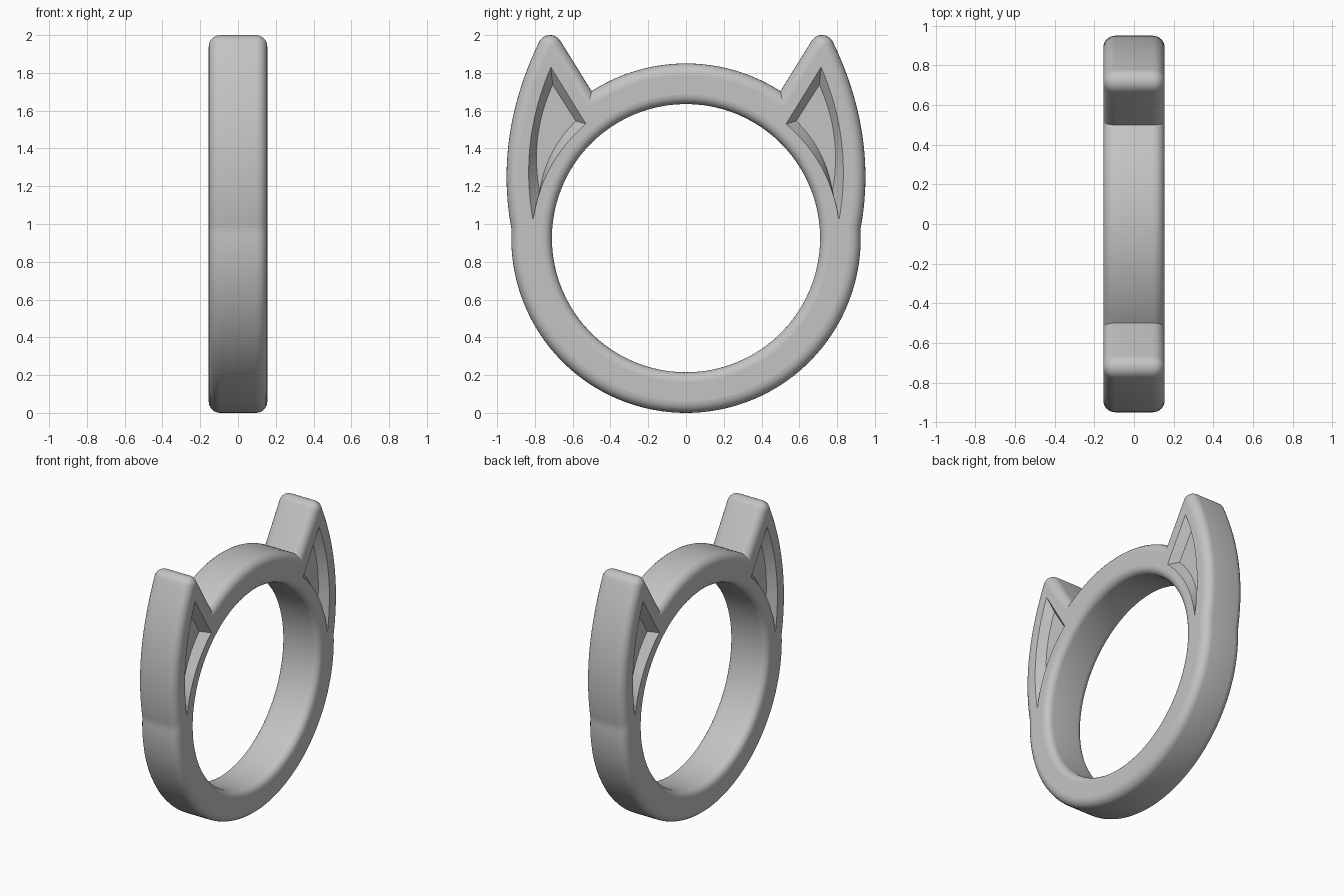
import bpy, bmesh, math
from mathutils import Vector

cube = bpy.data.objects.get("Cube")
if cube:
    bpy.data.objects.remove(cube, do_unlink=True)

HALF = 0.155       # half the band width
CENTRE = 0.925     # ring centre height, also the outer radius
HOLE = 0.71        # finger hole radius
EDGE = 0.06        # rounding of the outer edges
HOLE_EDGE = 0.05   # rounding of the hole edges
DEPTH = 0.06       # depth of the ear recesses
STEPS = 6


def arc(cy, cz, r, start, end, count):
    angles = [math.radians(start + (end - start) * i / count) for i in range(count + 1)]
    return [Vector((cy + r * math.cos(a), cz + r * math.sin(a))) for a in angles]


def bowed(a, b, bulge, count=16):
    """Points from a up to (not including) b, bowed to the right of travel."""
    a, b = Vector(a), Vector(b)
    d = (b - a).normalized()
    side = Vector((d.y, -d.x))
    return [a.lerp(b, i / count) + side * bulge * 4 * (i / count) * (1 - i / count)
            for i in range(count)]


def inset(points, dist):
    """Move a counter-clockwise loop inwards by dist with mitred corners."""
    result = []
    for i, p in enumerate(points):
        before = (p - points[i - 1]).normalized()
        after = (points[(i + 1) % len(points)] - p).normalized()
        n1, n2 = Vector((-before.y, before.x)), Vector((-after.y, after.x))
        result.append(p + (n1 + n2) * dist / (1 + n1.dot(n2)))
    return result


def outline():
    """Ring silhouette with a pointed ear on each side."""
    half = arc(0, CENTRE, CENTRE, -90, 3, 48)
    for i in range(25):
        z = 1.0 + 0.963 * i / 24
        half.append(Vector((0.95 - 0.3376 * (z - 1.25) ** 2, z)))
    half += arc(0.72, 1.935, 0.065, 26, 148.6, 12)[1:]
    half += arc(0, CENTRE, CENTRE, 57.3, 90, 18)
    return half + [Vector((-p.x, p.y)) for p in reversed(half[1:-1])]


def recess(low, high, inner, outer_bow, inner_bow):
    return (bowed(low, high, outer_bow) + bowed(high, inner, 0, 4)
            + bowed(inner, low, -inner_bow))


bm = bmesh.new()


def add_loop(points, x):
    return [bm.verts.new((x, p.x, p.y)) for p in points]


def bridge(a, b):
    for i in range(len(a)):
        j = (i + 1) % len(a)
        bm.faces.new((a[i], a[j], b[j], b[i]))


def edges_of(loop):
    return [bm.edges.get((loop[i - 1], loop[i])) for i in range(len(loop))]


def rounded_wall(points, radius, direction):
    """Wall across the band with rounded edges; returns the two end loops."""
    levels = []
    for i in range(STEPS + 1):
        a = math.pi / 2 * i / STEPS
        levels.append((radius * (1 - math.sin(a)), HALF - radius * (1 - math.cos(a))))
    levels += [(d, -x) for d, x in reversed(levels)]
    loops = [add_loop(inset(points, d * direction), x) for d, x in levels]
    for a, b in zip(loops, loops[1:]):
        bridge(a, b)
    return loops[0], loops[-1]


# Outer wall and finger hole
outer_ends = rounded_wall(outline(), EDGE, 1)
hole_ends = rounded_wall(arc(0, CENTRE, HOLE, 0, 360, 96)[:-1], HOLE_EDGE, -1)

# Ear recesses and the flat sides around them
rim = recess((0.81, 1.02), (0.715, 1.83), (0.53, 1.53), 0.062, 0.054)
floor = recess((0.775, 1.17), (0.706, 1.737), (0.583, 1.545), 0.045, 0.036)
for sign, outer, hole in zip((1, -1), outer_ends, hole_ends):
    borders = edges_of(outer) + edges_of(hole)
    for mirror in (1, -1):
        top = add_loop([Vector((p.x * mirror, p.y)) for p in rim], sign * HALF)
        base = add_loop([Vector((p.x * mirror, p.y)) for p in floor], sign * (HALF - DEPTH))
        bridge(top, base)
        bm.faces.new(base)
        borders += edges_of(top)
    bmesh.ops.triangle_fill(bm, use_beauty=True, edges=borders, normal=(sign, 0, 0))

bmesh.ops.recalc_face_normals(bm, faces=bm.faces[:])
mesh = bpy.data.meshes.new("eared_ring")
bm.to_mesh(mesh)
bm.free()
ring = bpy.data.objects.new("eared_ring", mesh)
bpy.context.collection.objects.link(ring)

# Plain grey material
grey = bpy.data.materials.new("plain_grey")
grey.use_nodes = True
colour = (0.55, 0.55, 0.55, 1)
grey.diffuse_color = colour
for node in grey.node_tree.nodes:
    if node.type == 'BSDF_PRINCIPLED':
        node.inputs["Base Color"].default_value = colour
mesh.materials.append(grey)

# Smooth rounded edges, flat sides
bpy.ops.object.select_all(action='DESELECT')
ring.select_set(True)
bpy.context.view_layer.objects.active = ring
bpy.ops.object.shade_smooth_by_angle(angle=math.radians(30))
for face in mesh.polygons:
    if abs(face.normal.x) > 0.999:
        face.use_smooth = False
